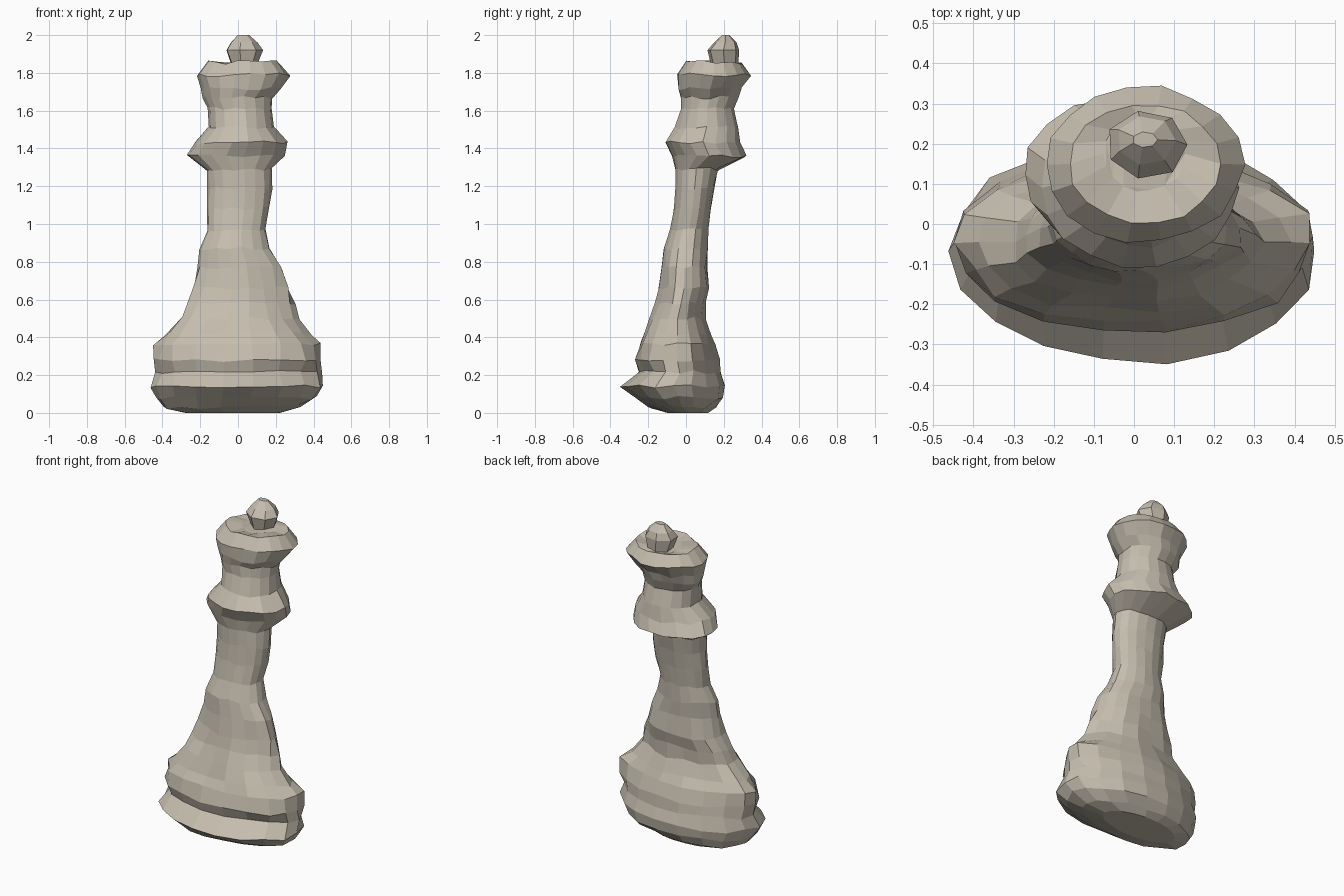
import bpy
import bmesh
import math
import random

random.seed(7)

old = bpy.data.objects.get("Cube")
if old:
    bpy.data.objects.remove(old, do_unlink=True)

# One warm stone colour for the whole piece
stone = bpy.data.materials.new("warm stone")
stone.use_nodes = True
colour = (0.56, 0.51, 0.425, 1)
stone.diffuse_color = colour
shader = next(n for n in stone.node_tree.nodes if n.type == 'BSDF_PRINCIPLED')
shader.inputs["Base Color"].default_value = colour
shader.inputs["Roughness"].default_value = 0.9


def section(bm, row, sides, fold):
    """One slightly chipped oval ring from (height, right, left, front, back)."""
    z, right, left, front, back = row
    # seeding by height gives shared rings the same chips
    random.seed(round(z * 100))
    ring = []
    for i in range(sides):
        angle = math.tau * i / sides
        scale = random.uniform(0.96, 1.015)
        # slanting drapery furrows, fading out at both ends of the skirt
        scale -= fold * (1 + math.sin(angle * 5 + z * 9)) / 2
        x = (left + right) / 2 + (left - right) / 2 * math.cos(angle) * scale
        y = (front + back) / 2 + (back - front) / 2 * math.sin(angle) * scale
        lift = random.uniform(-0.01, 0.01) if 0.02 < z < 1.9 else 0
        ring.append(bm.verts.new((x, y, z + lift)))
    return ring


def loft(name, rows, sides=18, bottom=False, top=False, fold=0):
    bm = bmesh.new()
    last = len(rows) - 1
    rings = [section(bm, row, sides, fold * math.sin(math.pi * i / last))
             for i, row in enumerate(rows)]
    for low, high in zip(rings, rings[1:]):
        for i in range(sides):
            j = (i + 1) % sides
            bm.faces.new((low[i], low[j], high[j], high[i]))
    if bottom:
        bm.faces.new(rings[0][::-1])
    if top:
        bm.faces.new(rings[-1])
    bmesh.ops.triangulate(bm, faces=[f for f in bm.faces if len(f.verts) > 4])
    bmesh.ops.recalc_face_normals(bm, faces=bm.faces)
    mesh = bpy.data.meshes.new(name)
    bm.to_mesh(mesh)
    bm.free()
    mesh.materials.append(stone)
    obj = bpy.data.objects.new(name, mesh)
    bpy.context.collection.objects.link(obj)


# Rings shared by neighbouring parts, so the skin stays continuous
groove = (0.215, -0.435, 0.44, -0.25, 0.185)
waist = (0.97, -0.165, 0.15, -0.085, 0.12)
neck = (1.29, -0.17, 0.18, -0.06, 0.17)
throat = (1.51, -0.16, 0.19, -0.06, 0.28)

# Rounded foot, tucked under at the front
loft("foot", [
    (0, -0.28, 0.22, -0.1, 0.12),
    (0.03, -0.4, 0.34, -0.2, 0.16),
    (0.08, -0.445, 0.43, -0.28, 0.2),
    (0.14, -0.465, 0.465, -0.35, 0.215),
    groove], bottom=True)

# Swelling upper band and draped skirt
loft("skirt", [
    groove,
    (0.28, -0.465, 0.465, -0.28, 0.19),
    (0.36, -0.46, 0.46, -0.26, 0.165),
    (0.42, -0.41, 0.4, -0.23, 0.14),
    (0.5, -0.325, 0.33, -0.2, 0.11),
    (0.58, -0.3, 0.31, -0.165, 0.11),
    (0.66, -0.25, 0.28, -0.15, 0.13),
    (0.77, -0.225, 0.24, -0.135, 0.12),
    (0.87, -0.21, 0.18, -0.12, 0.12),
    waist], fold=0.09)

# Slim column
loft("column", [
    waist,
    (1.08, -0.165, 0.17, -0.065, 0.135),
    (1.19, -0.165, 0.18, -0.06, 0.15),
    neck])

# Collar with an offset lower flange
loft("collar", [
    neck,
    (1.36, -0.28, 0.25, -0.075, 0.32),
    (1.43, -0.235, 0.26, -0.11, 0.29),
    throat])

# Flared crown with a slightly dished top
loft("crown", [
    throat,
    (1.61, -0.16, 0.18, -0.03, 0.255),
    (1.67, -0.19, 0.185, -0.03, 0.28),
    (1.72, -0.2, 0.23, -0.045, 0.3),
    (1.79, -0.225, 0.275, -0.05, 0.345),
    (1.855, -0.165, 0.22, 0, 0.3),
    (1.845, -0.08, 0.13, 0.08, 0.27)], top=True)

# Faceted knob on the crown
loft("finial", [
    (1.83, -0.035, 0.1, 0.13, 0.28),
    (1.92, -0.07, 0.135, 0.11, 0.285),
    (1.96, -0.045, 0.105, 0.145, 0.27),
    (2, -0.005, 0.06, 0.19, 0.23)], sides=7, bottom=True, top=True)
